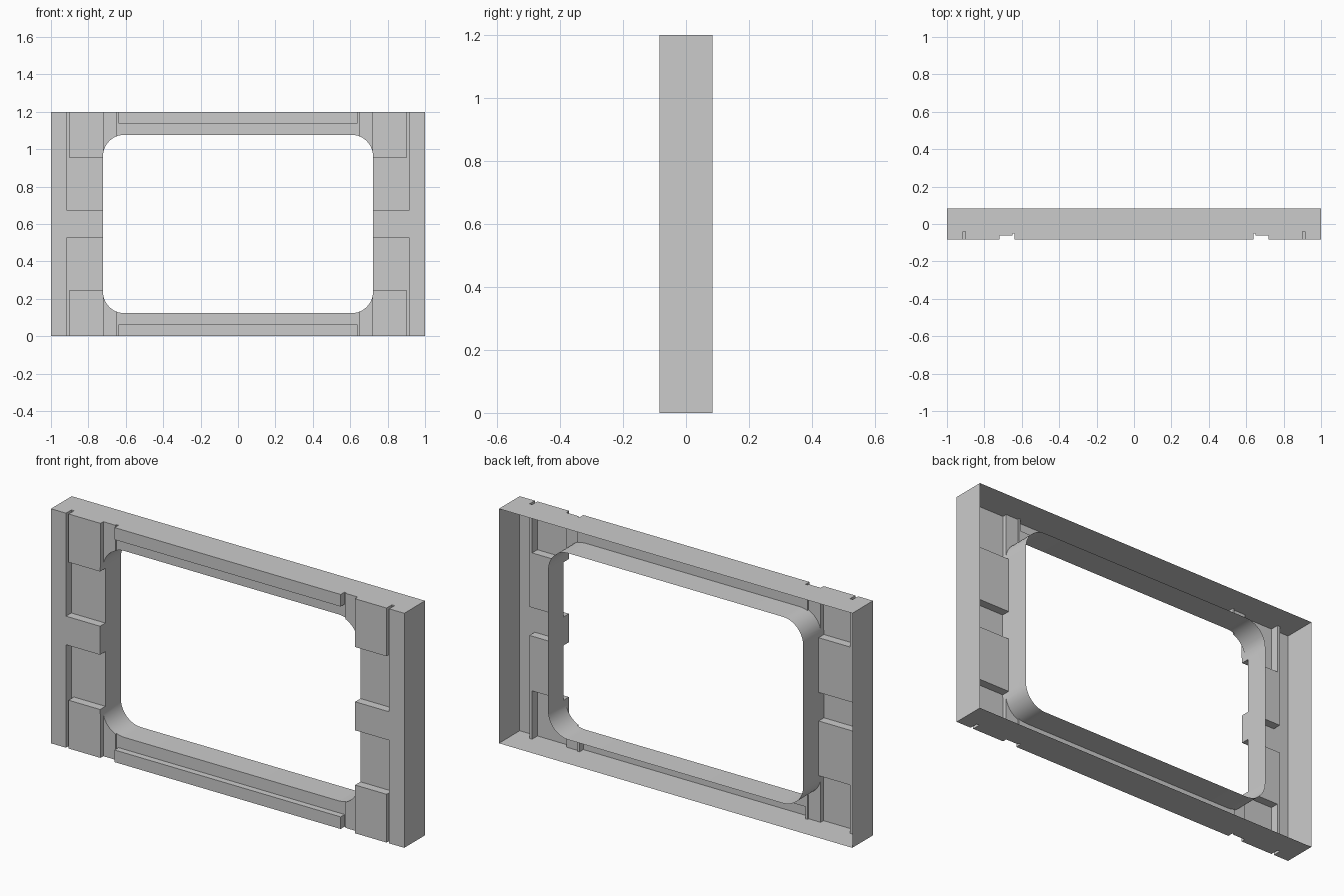
import bpy, bmesh, math

if "Cube" in bpy.data.objects:
    bpy.data.objects.remove(bpy.data.objects["Cube"])

D = 0.084          # half depth
H = 1.2            # height
FRONT = -0.3       # cutters start well in front of the panel


def prism(name, pts, y0, y1):
    """Extrude an x/z outline from y0 to y1."""
    bm = bmesh.new()
    face = bm.faces.new([bm.verts.new((x, y0, z)) for x, z in pts])
    ext = bmesh.ops.extrude_face_region(bm, geom=[face])
    for v in ext["geom"]:
        if isinstance(v, bmesh.types.BMVert):
            v.co.y = y1
    bmesh.ops.recalc_face_normals(bm, faces=bm.faces)
    me = bpy.data.meshes.new(name)
    bm.to_mesh(me)
    bm.free()
    ob = bpy.data.objects.new(name, me)
    bpy.context.collection.objects.link(ob)
    return ob


def cut(target, pts, y1):
    """Subtract a prism from the target, then discard the cutter."""
    c = prism("cutter", pts, FRONT, y1)
    c.hide_render = True
    mod = target.modifiers.new("cut", "BOOLEAN")
    mod.operation, mod.solver, mod.object = "DIFFERENCE", "EXACT", c
    bpy.ops.object.modifier_apply(modifier=mod.name)
    bpy.data.objects.remove(c)


def rect(x0, z0, x1, z1):
    return [(x0, z0), (x1, z0), (x1, z1), (x0, z1)]


# Outer block
frame = prism("window_frame", rect(-1, 0, 1, H), -D, D)
bpy.context.view_layer.objects.active = frame
frame.select_set(True)

# Outlines of the relief for the upper right quarter
side_recess = [(0.915, 1.3), (0.915, 0.673), (0.6, 0.673),
               (0.6, 0.953), (0.90, 0.953), (0.90, 1.3)]
channel = rect(0.645, 0.9, 0.72, 1.3)
rail_recess = [(-.65, 1.0), (.65, 1.0), (.65, 1.3), (.64, 1.3),
               (.64, 1.138), (-.64, 1.138), (-.64, 1.3), (-.65, 1.3)]


def flip(pts, sx, sz):
    return [(x * sx, z if sz > 0 else H - z) for x, z in pts]


for sz in (1, -1):
    for sx in (1, -1):
        cut(frame, flip(side_recess, sx, sz), -0.041)   # side panels
        cut(frame, flip(channel, sx, sz), -0.061)       # corner channels
    cut(frame, flip(rail_recess, 1, sz), -0.052)        # top and bottom rails

# Rounded window opening
W, HZ, R, N = 0.722, 0.477, 0.115, 10
window = []
for q, (sx, sz) in enumerate([(1, 1), (-1, 1), (-1, -1), (1, -1)]):
    for i in range(N + 1):
        a = math.radians(90 * q + 90 * i / N)
        window.append((sx * (W - R) + R * math.cos(a),
                       H / 2 + sz * (HZ - R) + R * math.sin(a)))
cut(frame, window, 0.3)

# Open back: the frame is a thin shell
bm = bmesh.new()
bm.from_mesh(frame.data)
back = [f for f in bm.faces if all(v.co.y > D - 1e-4 for v in f.verts)]
bmesh.ops.delete(bm, geom=back, context="FACES")
bm.to_mesh(frame.data)
bm.free()
bpy.ops.object.shade_smooth_by_angle(angle=math.radians(30))
